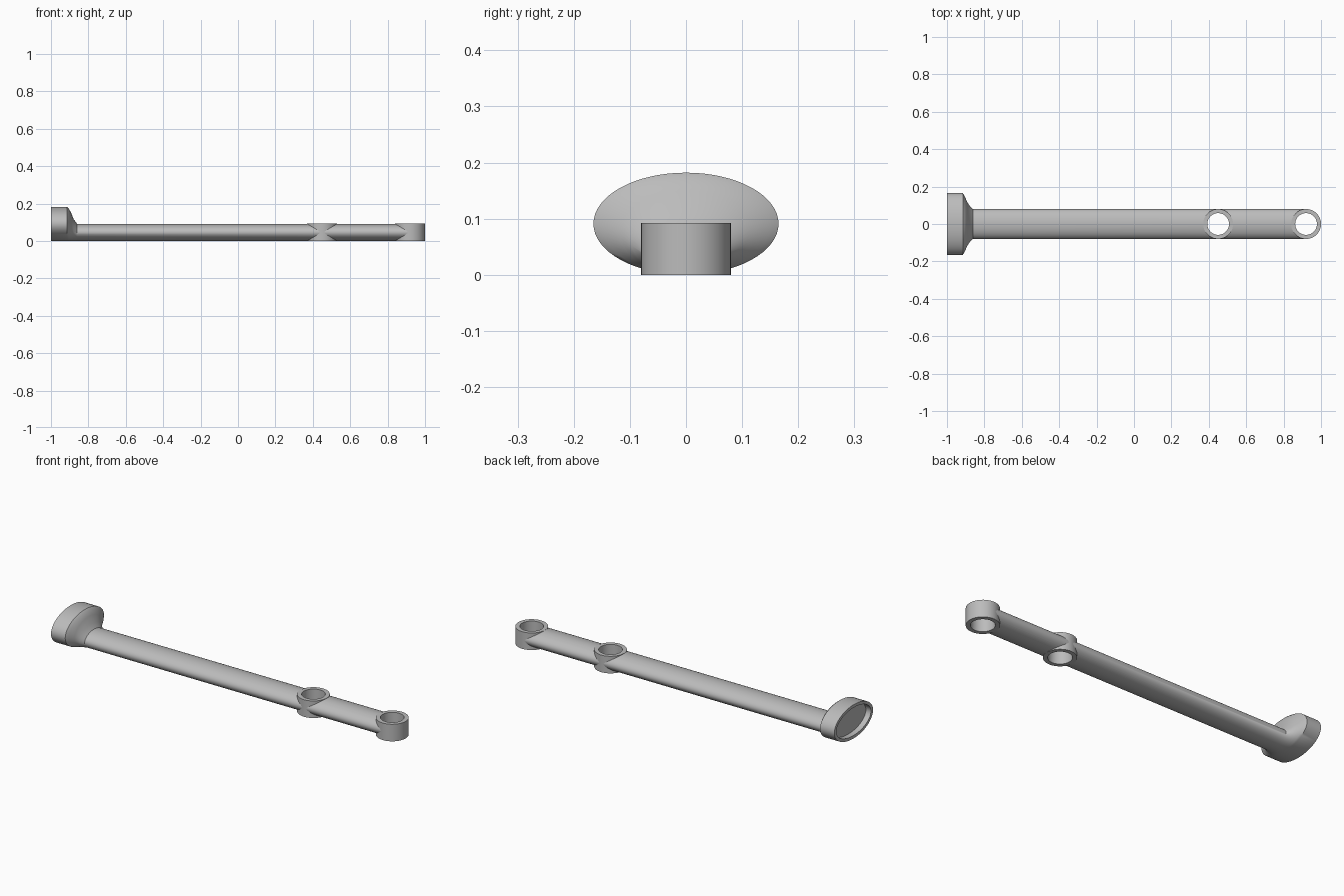
import bpy, bmesh, math

if "Cube" in bpy.data.objects:
    bpy.data.objects.remove(bpy.data.objects["Cube"])

grey = bpy.data.materials.new("plain grey")
grey.diffuse_color = (0.5, 0.5, 0.5, 1)
grey.use_nodes = True
grey.node_tree.nodes["Principled BSDF"].inputs["Base Color"].default_value = grey.diffuse_color


def finish(name, bm):
    bmesh.ops.recalc_face_normals(bm, faces=bm.faces)
    me = bpy.data.meshes.new(name)
    bm.to_mesh(me)
    bm.free()
    ob = bpy.data.objects.new(name, me)
    bpy.context.collection.objects.link(ob)
    me.materials.append(grey)
    return ob


def smooth(ob, angle=35):
    bpy.ops.object.select_all(action='DESELECT')
    ob.select_set(True)
    bpy.context.view_layer.objects.active = ob
    bpy.ops.object.shade_smooth_by_angle(angle=math.radians(angle))


def loft(name, stations, n=64):
    """Skin elliptical sections (x, half width, z bottom, z top) along x."""
    bm = bmesh.new()
    rings = []
    for x, hy, z0, z1 in stations:
        rings.append([bm.verts.new((x, hy * math.cos(a), (z0 + z1) / 2 + (z1 - z0) / 2 * math.sin(a)))
                      for a in (2 * math.pi * i / n for i in range(n))])
    for r, s in zip(rings, rings[1:]):
        for i in range(n):
            j = (i + 1) % n
            bm.faces.new((r[i], r[j], s[j], s[i]))
    bm.faces.new(rings[0])
    bm.faces.new(rings[-1])
    return finish(name, bm)


def lathe(name, x, profile, n=48):
    """Revolve a closed (radius, z) profile about a vertical axis."""
    bm = bmesh.new()
    cols = [[bm.verts.new((x + r * math.cos(a), r * math.sin(a), z)) for r, z in profile]
            for a in (2 * math.pi * i / n for i in range(n))]
    m = len(profile)
    for i in range(n):
        c, d = cols[i], cols[(i + 1) % n]
        for k in range(m):
            l = (k + 1) % m
            bm.faces.new((c[k], c[l], d[l], d[k]))
    return finish(name, bm)


# Oval rod flaring into a recessed oval head
rod = loft("rod_with_cup_head", [
    (-0.97, 0.147, 0.016, 0.166),   # recess floor
    (-1.0, 0.147, 0.016, 0.166),    # inner rim
    (-1.0, 0.165, 0.0, 0.182),      # outer rim
    (-0.915, 0.165, 0.0, 0.182),
    (-0.905, 0.148, 0.0, 0.174),
    (-0.892, 0.118, 0.0, 0.150),
    (-0.878, 0.097, 0.0, 0.115),
    (-0.86, 0.079, 0.0005, 0.091),
    (0.45, 0.079, 0.0005, 0.091),
    (0.92, 0.079, 0.0005, 0.091)])

# Ring bosses, each with a bore cut through the rod
for name, x in (("middle_ring", 0.45), ("end_ring", 0.92)):
    bm = bmesh.new()
    bmesh.ops.create_cone(bm, cap_ends=True, segments=48, radius1=0.062, radius2=0.062, depth=0.3)
    bmesh.ops.translate(bm, verts=bm.verts, vec=(x, 0, 0.045))
    cutter = finish(name + "_bore_cutter", bm)
    mod = rod.modifiers.new("bore", 'BOOLEAN')
    mod.operation = 'DIFFERENCE'
    mod.solver = 'EXACT'
    mod.object = cutter
    bpy.context.view_layer.objects.active = rod
    bpy.ops.object.modifier_apply(modifier=mod.name)
    bpy.data.objects.remove(cutter)
    ring = lathe(name, x, [(0.058, 0), (0.08, 0), (0.08, 0.092), (0.058, 0.092)])
    smooth(ring)

smooth(rod)
